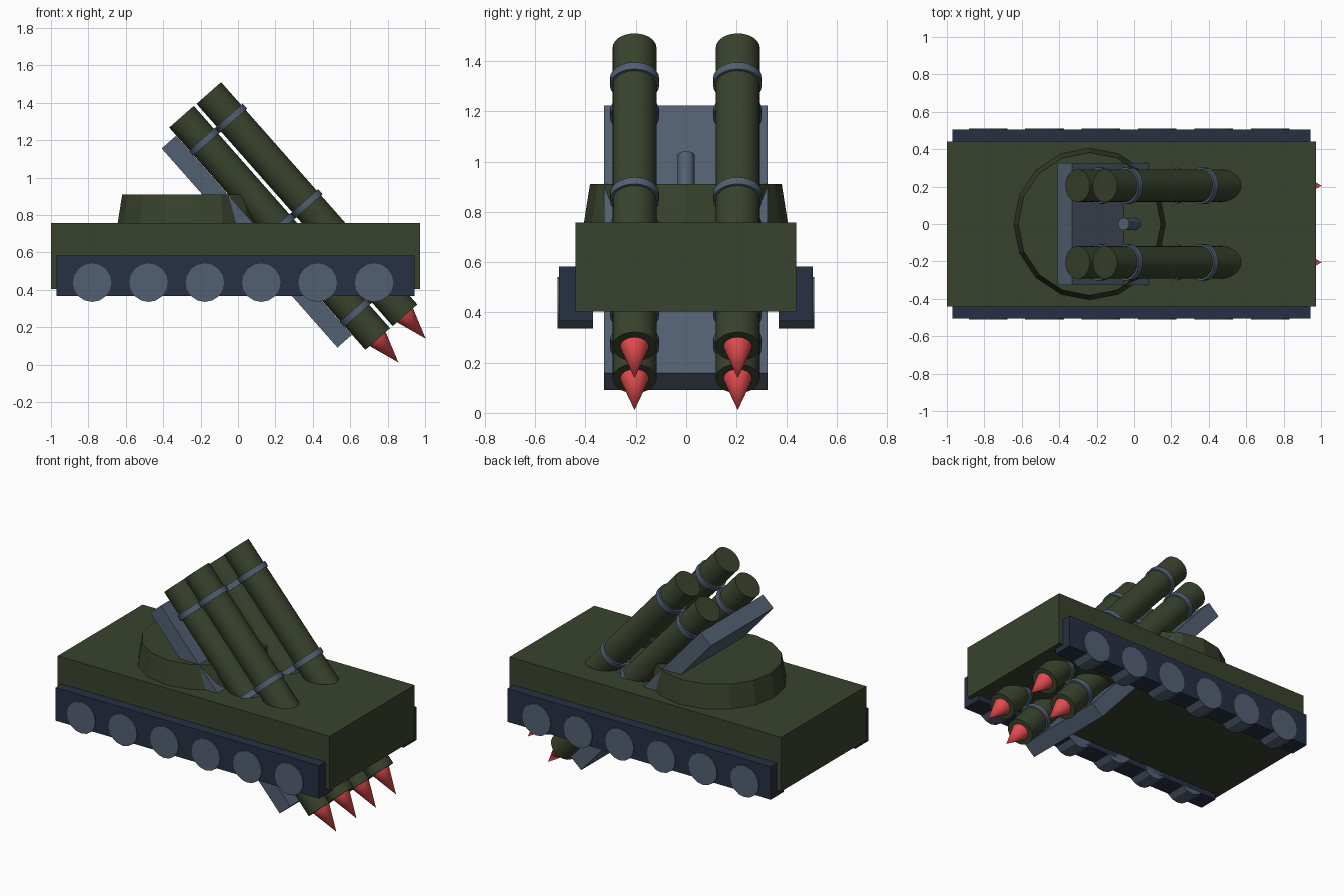
import bpy
from math import pi
from mathutils import Vector, Matrix

if "Cube" in bpy.data.objects:
    bpy.data.objects.remove(bpy.data.objects["Cube"])


def material(name, rgb):
    m = bpy.data.materials.new(name)
    m.diffuse_color = (*rgb, 1)
    m.use_nodes = True
    m.node_tree.nodes["Principled BSDF"].inputs["Base Color"].default_value = m.diffuse_color
    return m


GREEN = material("olive_green", (0.040, 0.055, 0.026))
DARK = material("dark_track", (0.020, 0.030, 0.055))
STEEL = material("steel_blue", (0.085, 0.115, 0.165))
RED = material("warhead_red", (0.75, 0.07, 0.075))


def finish(name, mat, smooth=False):
    o = bpy.context.object
    o.name = name
    o.data.materials.append(mat)
    if smooth:
        bpy.ops.object.shade_smooth_by_angle()
    return o


def box(name, lo, hi, mat):
    lo, hi = Vector(lo), Vector(hi)
    bpy.ops.mesh.primitive_cube_add(size=1)
    o = finish(name, mat)
    o.data.transform(Matrix.Translation((lo + hi) / 2) @ Matrix.Diagonal((*(hi - lo), 1)))
    return o


def frustum(name, a, b, r1, r2, mat, sides=24, smooth=True):
    """Cylinder or cone running from point a to point b."""
    a, b = Vector(a), Vector(b)
    rot = (b - a).to_track_quat('Z', 'Y').to_euler()
    bpy.ops.mesh.primitive_cone_add(vertices=sides, radius1=r1, radius2=r2,
                                    depth=(b - a).length, location=(a + b) / 2, rotation=rot)
    return finish(name, mat, smooth)


# Hull and turret base
box("hull", (-1, -0.44, 0.403), (0.973, 0.44, 0.758), GREEN)
bpy.ops.mesh.primitive_cone_add(vertices=16, radius1=0.406, radius2=0.382, depth=0.152,
                                location=(-0.237, 0, 0.834))
finish("turret_base", GREEN)

# Tracks and road wheels on both sides
for side, s in (("right", -1), ("left", 1)):
    ys = sorted((s * 0.37, s * 0.505))
    box(side + "_track", (-0.97, ys[0], 0.366), (0.943, ys[1], 0.582), DARK)
    for i in range(6):
        x = -0.78 + 0.3015 * i
        frustum(f"{side}_wheel_{i + 1}", (x, s * 0.37, 0.438), (x, s * 0.511, 0.438),
                0.103, 0.103, STEEL, 16, False)

# Launcher axes: D runs along the tubes, N is normal to the support plate
D = Vector((0.6617, 0, -0.7498))
N = Vector((0.7498, 0, 0.6617))
Y = Vector((0, 1, 0))

# Support plate
plate = box("launcher_plate", (-0.71, -0.327, -0.051), (0.71, 0.327, 0.051), STEEL)
plate.matrix_world = Matrix.Translation((0.10, 0, 0.657)) @ Matrix((D, Y, N)).transposed().to_4x4()

# Four launch tubes with bands and warheads
for row, top in (("lower", Vector((-0.302, 0, 1.325))), ("upper", Vector((-0.156, 0, 1.452)))):
    for side, y in (("right", -0.205), ("left", 0.205)):
        p = top + Y * y
        tag = f"{row}_{side}"
        frustum(tag + "_tube", p, p + D * 1.585, 0.0875, 0.0875, GREEN)
        for k, t in enumerate((0.18, 0.79, 1.40)):
            frustum(f"{tag}_band_{k + 1}", p + D * (t - 0.018), p + D * (t + 0.018),
                    0.098, 0.098, STEEL)
        frustum(tag + "_warhead", p + D * 1.584, p + D * 1.752, 0.057, 0, RED)

# Elevating ram between the tubes
top = Vector((-0.056, 0, 1.027))
frustum("elevating_ram", top + Vector((0.42, 0, -0.907)) * 0.5, top, 0.033, 0.033, STEEL, 16)
